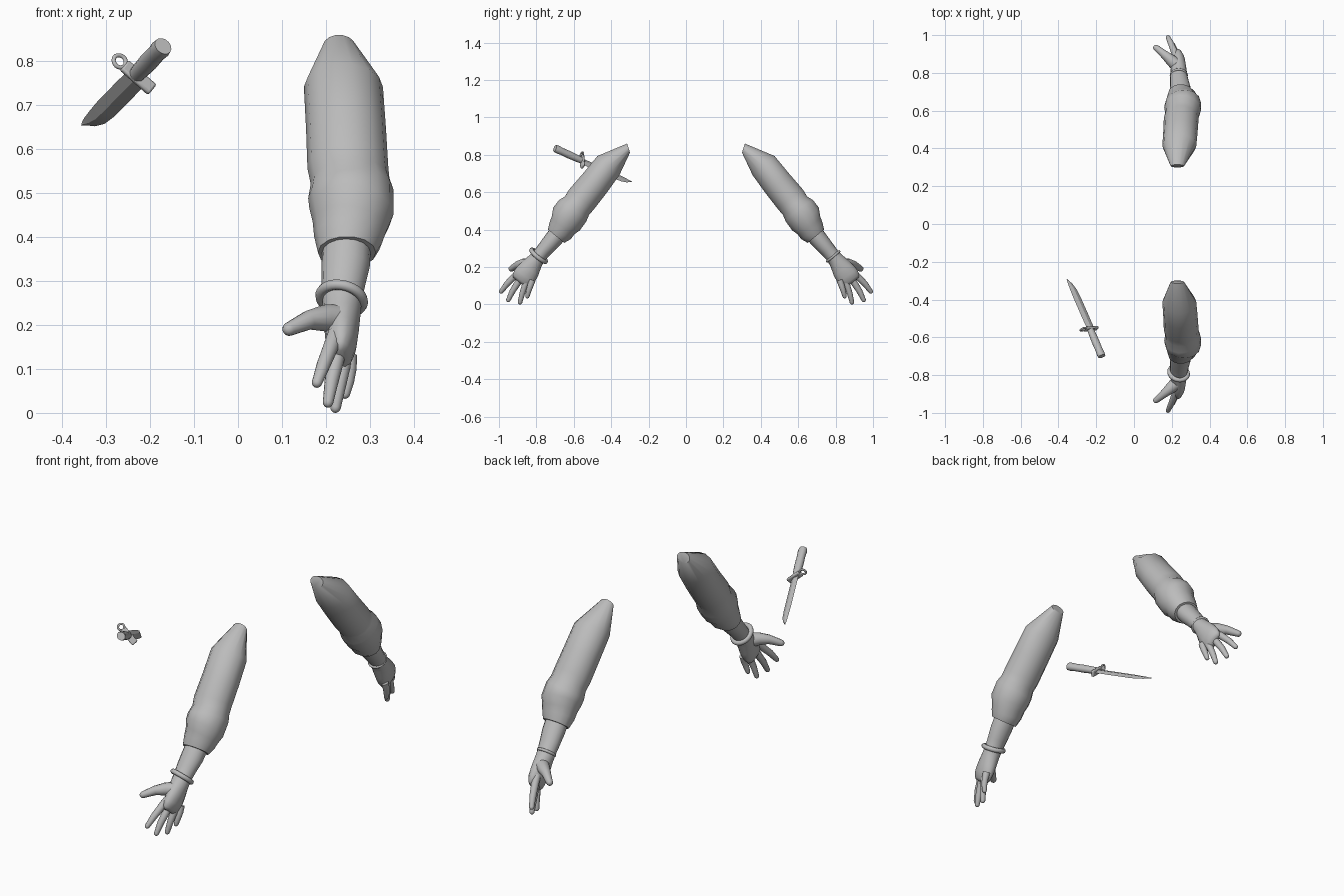
import bpy, bmesh, math
from mathutils import Vector, Matrix

if "Cube" in bpy.data.objects:
    bpy.data.objects.remove(bpy.data.objects["Cube"])

grey = bpy.data.materials.new("plain_grey")
grey.diffuse_color = (0.5, 0.5, 0.5, 1)
grey.use_nodes = True
grey.node_tree.nodes["Principled BSDF"].inputs["Base Color"].default_value = grey.diffuse_color

ARM_DIR = Vector((0, -0.636, -0.772))


def finish(name, bm, angle=40):
    bmesh.ops.recalc_face_normals(bm, faces=bm.faces)
    me = bpy.data.meshes.new(name)
    bm.to_mesh(me)
    bm.free()
    me.materials.append(grey)
    ob = bpy.data.objects.new(name, me)
    bpy.context.collection.objects.link(ob)
    bpy.ops.object.select_all(action='DESELECT')
    ob.select_set(True)
    bpy.context.view_layer.objects.active = ob
    bpy.ops.object.shade_smooth_by_angle(angle=math.radians(angle))
    return ob


def loft(name, rings, sides=12, side=1, ref=(1, 0, 0), tangents=None, mat=None, angle=40, phase=0):
    """Skin elliptical rings (x, y, z, half width, half depth); side=-1 mirrors y."""
    bm = bmesh.new()
    pts = [Vector(r[:3]) for r in rings]
    loops = []
    for i, r in enumerate(rings):
        t = pts[min(i + 1, len(pts) - 1)] - pts[max(i - 1, 0)]
        t = Vector(tangents[i]) if tangents else t
        t.normalize()
        u = Vector(ref)
        u = (u - t * u.dot(t)).normalized()
        v = t.cross(u)
        loop = []
        for k in range(sides):
            a = 2 * math.pi * (k + phase) / sides
            p = pts[i] + u * r[3] * math.cos(a) + v * r[4] * math.sin(a)
            p.y *= side
            loop.append(bm.verts.new(mat @ p if mat else p))
        loops.append(loop)
    for a, b in zip(loops, loops[1:]):
        for k in range(sides):
            j = (k + 1) % sides
            bm.faces.new((a[k], a[j], b[j], b[k]))
    bm.faces.new(loops[0][::-1])
    bm.faces.new(loops[-1])
    return finish(name, bm, angle)


def finger(name, points, radii, side, ref=(1, 0, 0)):
    """Tapered tube with a rounded tip."""
    rings = [(*p, r, r) for p, r in zip(points, radii)]
    tip, r = Vector(points[-1]), radii[-1]
    d = (tip - Vector(points[-2])).normalized()
    for along, scale in ((0.5, 0.87), (0.85, 0.53), (0.98, 0.2)):
        rings.append((*(tip + d * r * along), r * scale, r * scale))
    loft(name, rings, 12, side, ref, angle=60)


def torus(name, major, minor, mat, seg=32, sub=10):
    bm = bmesh.new()
    grid = []
    for i in range(seg):
        a = 2 * math.pi * i / seg
        row = []
        for j in range(sub):
            b = 2 * math.pi * j / sub
            d = major + minor * math.cos(b)
            row.append(bm.verts.new(mat @ Vector((d * math.cos(a), d * math.sin(a), minor * math.sin(b)))))
        grid.append(row)
    for i in range(seg):
        for j in range(sub):
            i2, j2 = (i + 1) % seg, (j + 1) % sub
            bm.faces.new((grid[i][j], grid[i2][j], grid[i2][j2], grid[i][j2]))
    return finish(name, bm, 60)


# sleeve from shoulder stub to gathered elbow cuff
SLEEVE = [
    (0.230, -0.307, 0.836, 0.036, 0.026),
    (0.240, -0.415, 0.742, 0.090, 0.080),
    (0.246, -0.490, 0.645, 0.091, 0.084),
    (0.250, -0.560, 0.560, 0.092, 0.087),
    (0.255, -0.583, 0.528, 0.090, 0.083),
    (0.257, -0.608, 0.498, 0.098, 0.095),
    (0.258, -0.638, 0.458, 0.096, 0.096),
    (0.254, -0.655, 0.425, 0.085, 0.079),
    (0.251, -0.672, 0.395, 0.078, 0.074),
    (0.248, -0.695, 0.365, 0.066, 0.058),
]
SLEEVE_T = [(0, -0.95, -0.3), (0, -0.66, -0.75), ARM_DIR, (0.05, -0.62, -0.78), (0.1, -0.6, -0.78),
            (0.12, -0.6, -0.78), (-0.1, -0.65, -0.75), (-0.15, -0.6, -0.78), (-0.1, -0.62, -0.77), ARM_DIR]
# forearm, wrist and flat palm
FOREARM = [
    (0.248, -0.675, 0.390, 0.055, 0.050),
    (0.245, -0.720, 0.335, 0.055, 0.047),
    (0.240, -0.755, 0.295, 0.050, 0.042),
    (0.237, -0.787, 0.257, 0.045, 0.039),
    (0.236, -0.812, 0.225, 0.043, 0.046),
    (0.236, -0.838, 0.187, 0.039, 0.058),
    (0.235, -0.862, 0.153, 0.035, 0.063),
    (0.233, -0.880, 0.128, 0.026, 0.058),
    (0.232, -0.889, 0.117, 0.014, 0.045),
]
FINGERS = {
    "index_finger": ([(0.222, -0.885, 0.180), (0.212, -0.915, 0.152), (0.195, -0.957, 0.110), (0.180, -0.988, 0.069)],
                     (0.018, 0.018, 0.016, 0.012)),
    "middle_finger": ([(0.230, -0.870, 0.155), (0.225, -0.893, 0.125), (0.213, -0.927, 0.072), (0.205, -0.950, 0.024)],
                      (0.018, 0.018, 0.016, 0.012)),
    "ring_finger": ([(0.242, -0.845, 0.140), (0.239, -0.860, 0.105), (0.230, -0.876, 0.058), (0.222, -0.887, 0.012)],
                    (0.018, 0.017, 0.015, 0.012)),
    "little_finger": ([(0.253, -0.822, 0.130), (0.254, -0.832, 0.100), (0.250, -0.842, 0.070), (0.244, -0.848, 0.043)],
                      (0.018, 0.016, 0.014, 0.011)),
}
THUMB = ([(0.232, -0.835, 0.212), (0.195, -0.868, 0.216), (0.160, -0.898, 0.211), (0.117, -0.933, 0.191)],
         (0.036, 0.030, 0.022, 0.016))

# two mirrored arms
for label, side in (("front", 1), ("back", -1)):
    loft(label + "_sleeve", SLEEVE, 14, side, tangents=SLEEVE_T, angle=50)
    loft(label + "_forearm", FOREARM, 16, side, angle=60)
    for name, (points, radii) in FINGERS.items():
        finger(f"{label}_{name}", points, radii, side)
    finger(label + "_thumb", *THUMB, side, ref=(0, 0, 1))

# bracelet on the front wrist, slim glove hem on the back wrist
normal = Vector((-0.19, -0.636, -0.772))
torus("bracelet", 0.049, 0.012,
      Matrix.Translation((0.236, -0.788, 0.260)) @ normal.to_track_quat('Z', 'Y').to_matrix().to_4x4())
normal = Vector((0, 0.636, -0.772))
torus("glove_hem", 0.041, 0.007,
      Matrix.Translation((0.237, 0.787, 0.257)) @ normal.to_track_quat('Z', 'Y').to_matrix().to_4x4())

# knife frame: x across the blade, y through its thickness, z toward the tip
a = Vector((-0.185, 0.405, -0.175)).normalized()
w = Vector((-0.776, 0, 0.63))
w = (w - a * w.dot(a)).normalized()
t = a.cross(w)
KNIFE = Matrix.Translation((-0.237, -0.555, 0.772)) @ Matrix((w, t, a)).transposed().to_4x4()

# blade with diamond section: (distance from guard, lower edge, upper edge)
edges = [(0, -0.036, 0.014), (0.07, -0.038, 0.014), (0.20, -0.040, 0.011), (0.245, -0.037, 0.008),
         (0.280, -0.026, 0.005), (0.300, -0.012, 0.002), (0.311, -0.004, -0.001)]
loft("blade", [((lo + hi) / 2, 0, s, (hi - lo) / 2, 0.006 if s < 0.25 else 0.003) for s, lo, hi in edges],
     4, mat=KNIFE, tangents=[(0, 0, 1)] * len(edges), angle=20)

# handle
grip = [(0, 0.017), (-0.03, 0.019), (-0.08, 0.021), (-0.13, 0.020), (-0.155, 0.022), (-0.172, 0.020)]
loft("handle", [(-0.006 * (1 + s / 0.172), 0, s, r * 1.05, r * 0.92) for s, r in grip], 14, mat=KNIFE)

# guard bar with a ring at its upper end
bm = bmesh.new()
bmesh.ops.create_cube(bm, size=1)
bmesh.ops.transform(bm, verts=bm.verts,
                    matrix=KNIFE @ Matrix.Translation((-0.013, 0, 0)) @ Matrix.Diagonal((0.086, 0.032, 0.015, 1)))
guard = finish("guard", bm)
bevel = guard.modifiers.new("rounding", 'BEVEL')
bevel.width = 0.005
bevel.segments = 2
torus("guard_ring", 0.015, 0.005, KNIFE @ Matrix.Translation((0.043, 0, 0)), 20, 8)
